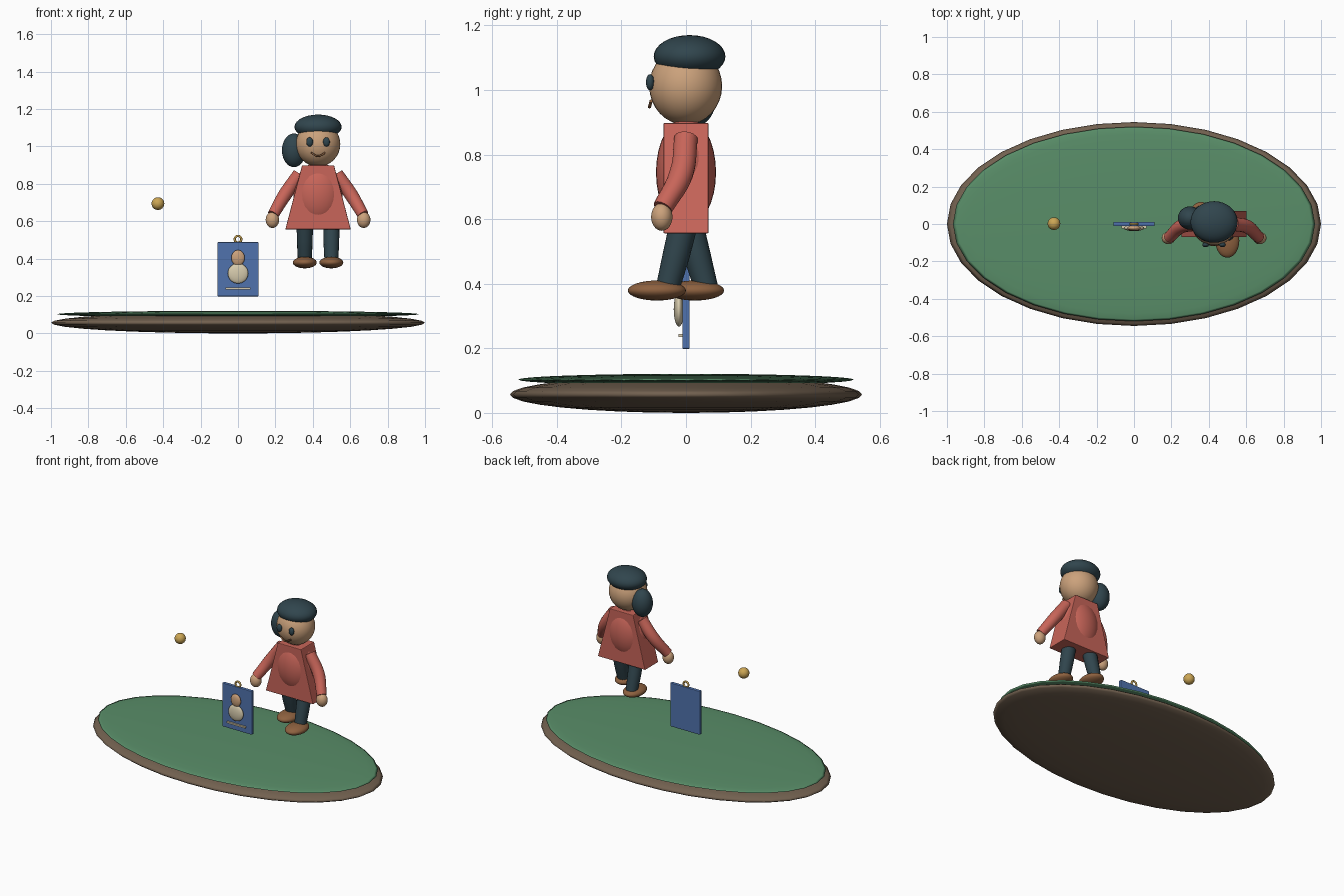
import bpy, math
from mathutils import Vector

if "Cube" in bpy.data.objects:
    bpy.data.objects.remove(bpy.data.objects["Cube"])

PX = 0.428  # x position of the figure


def mat(name, rgb):
    m = bpy.data.materials.new(name)
    m.diffuse_color = (*rgb, 1)
    m.use_nodes = True
    m.node_tree.nodes["Principled BSDF"].inputs["Base Color"].default_value = m.diffuse_color
    return m


SOIL = mat("soil", (0.17, 0.12, 0.08))
GRASS = mat("grass", (0.10, 0.27, 0.14))
GOLD = mat("gold", (0.60, 0.38, 0.09))
BLUE = mat("blue", (0.08, 0.17, 0.42))
CREAM = mat("cream", (0.68, 0.60, 0.42))
SKIN = mat("skin", (0.60, 0.36, 0.20))
RED = mat("red", (0.58, 0.13, 0.10))
DARK = mat("dark", (0.03, 0.06, 0.075))
BROWN = mat("brown", (0.27, 0.12, 0.05))


def finish(ob, name, m, smooth=True):
    ob.name = name
    ob.data.materials.append(m)
    if smooth:
        bpy.ops.object.shade_smooth()
    return ob


def ball(name, loc, radii, m, seg=32, rings=16):
    bpy.ops.mesh.primitive_uv_sphere_add(segments=seg, ring_count=rings, radius=1, location=loc)
    ob = bpy.context.object
    ob.scale = radii
    bpy.ops.object.transform_apply(location=False, rotation=False, scale=True)
    return finish(ob, name, m)


def box(name, loc, size, m, bevel=0.0):
    bpy.ops.mesh.primitive_cube_add(size=1, location=loc)
    ob = bpy.context.object
    ob.scale = size
    bpy.ops.object.transform_apply(location=False, rotation=False, scale=True)
    if bevel:
        b = ob.modifiers.new("bevel", 'BEVEL')
        b.width, b.segments = bevel, 2
    return finish(ob, name, m, smooth=False)


def tube(name, pts, radii, m, res=6):
    cu = bpy.data.curves.new(name, 'CURVE')
    cu.dimensions = '3D'
    cu.bevel_depth = 1.0
    cu.bevel_resolution = res
    cu.use_fill_caps = True
    cu.resolution_u = 10
    sp = cu.splines.new('BEZIER')
    sp.bezier_points.add(len(pts) - 1)
    for bp, p, r in zip(sp.bezier_points, pts, radii):
        bp.co = Vector(p)
        bp.radius = r
        bp.handle_left_type = bp.handle_right_type = 'AUTO'
    ob = bpy.data.objects.new(name, cu)
    bpy.context.collection.objects.link(ob)
    cu.materials.append(m)
    return ob


# island: soil body with a grass layer on top
ball("soil_base", (0, 0, 0.057), (1.0, 0.545, 0.057), SOIL)
ball("grass_top", (0, 0, 0.103), (0.968, 0.52, 0.018), GRASS)

# floating ball
ball("floating_ball", (-0.428, 0.002, 0.694), (0.034, 0.034, 0.034), GOLD)

# card with hanging ring and emblem
box("card", (0, 0, 0.343), (0.22, 0.023, 0.29), BLUE, 0.004)
bpy.ops.mesh.primitive_torus_add(major_radius=0.018, minor_radius=0.006, major_segments=24,
                                 minor_segments=10, location=(0, 0, 0.503),
                                 rotation=(math.pi / 2, 0, 0))
finish(bpy.context.object, "card_ring", GOLD)
ball("emblem_body", (0, -0.022, 0.321), (0.055, 0.016, 0.054), CREAM)
ball("emblem_head", (0, -0.022, 0.404), (0.036, 0.014, 0.042), SKIN)
box("card_line", (0, -0.017, 0.240), (0.135, 0.012, 0.01), CREAM)

# dress: tapered box with a rounded torso showing through
dress = box("dress", (PX, 0, 0.727), (0.35, 0.14, 0.342), RED)
for v in dress.data.vertices:
    if v.co.z > 0:
        v.co.x *= 0.49
b = dress.modifiers.new("bevel", 'BEVEL')
b.width, b.segments = 0.004, 2
ball("torso", (PX, 0, 0.745), (0.132, 0.093, 0.17), RED)

# head and hair
ball("head", (PX, -0.001, 1.012), (0.119, 0.113, 0.12), SKIN)
ball("hair_cap", (PX, 0.011, 1.104), (0.126, 0.111, 0.066), DARK)
ball("ponytail", (0.299, 0.032, 0.979), (0.064, 0.062, 0.09), DARK)

# smile
tube("mouth", [(PX - 0.038, -0.108, 0.966), (PX, -0.113, 0.948), (PX + 0.038, -0.108, 0.966)],
     [0.005] * 3, BROWN, 3)

for side, s in (("left", -1), ("right", 1)):
    ball(side + "_eye", (PX + s * 0.045, -0.111, 1.024), (0.018, 0.013, 0.025), DARK, 24, 12)
    # arms and hands
    tube(side + "_arm", [(PX + s * 0.10, 0.0, 0.85), (PX + s * 0.178, -0.015, 0.74),
                         (PX + s * 0.24, -0.072, 0.635)], [0.037, 0.037, 0.031], RED)
    ball(side + "_hand", (PX + s * 0.244, -0.075, 0.607), (0.036, 0.033, 0.043), SKIN)
    # striding legs: the right one steps forward
    ankle, hip = (-0.056, -0.004) if s > 0 else (0.062, 0.006)
    x = PX + s * 0.071
    tube(side + "_leg", [(x, hip, 0.60), (x, hip + (ankle - hip) * 0.5, 0.49), (x, ankle, 0.39)],
         [0.044, 0.042, 0.037], DARK)
    ball(side + "_shoe", (x, ankle - 0.034, 0.379), (0.064, 0.09, 0.031), BROWN)
